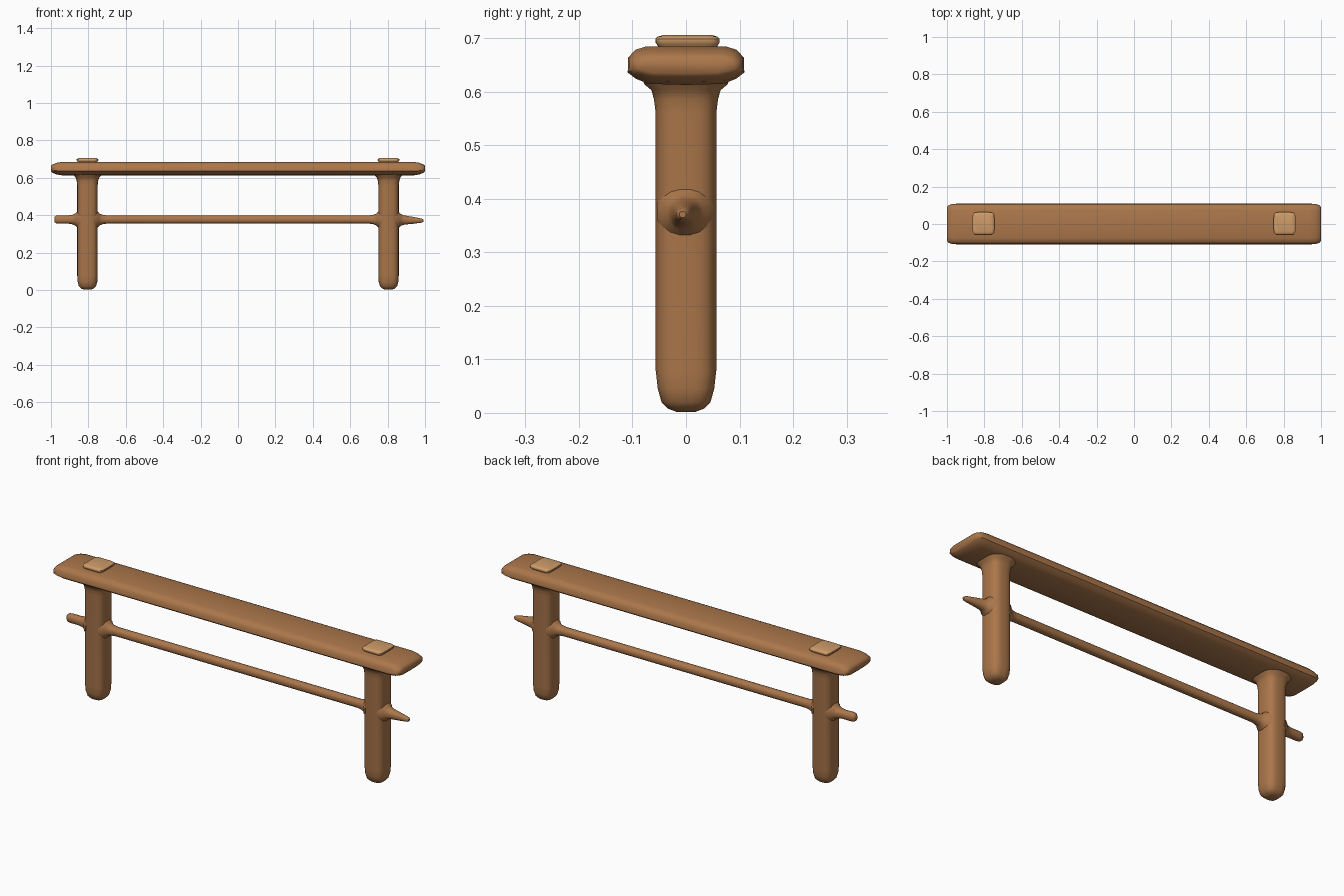
import bpy, bmesh
from math import cos, sin, tau, radians, copysign
from mathutils import Vector

if "Cube" in bpy.data.objects:
    bpy.data.objects.remove(bpy.data.objects["Cube"], do_unlink=True)


def material(name, colour):
    mat = bpy.data.materials.new(name)
    mat.use_nodes = True
    mat.diffuse_color = (*colour, 1)
    mat.node_tree.nodes["Principled BSDF"].inputs["Base Color"].default_value = (*colour, 1)
    return mat


wood = material("brown wood", (0.41, 0.185, 0.07))
pale_wood = material("pale wood", (0.62, 0.33, 0.14))


def rounded_section(power, count=24):
    """Unit outline between a circle (power 2) and a square."""
    angles = [tau * (i + 0.5) / count for i in range(count)]
    soft = lambda v: copysign(abs(v) ** (2 / power), v)
    return [(soft(cos(a)), soft(sin(a))) for a in angles]


def loft(name, axis, rings, section, mat, angle=50):
    """Skin rings of (centre, half width, half height) along x or z."""
    bm = bmesh.new()
    loops = []
    for centre, w, h in rings:
        offset = (lambda u, v: (0, u * w, v * h)) if axis == "x" else (lambda u, v: (u * w, v * h, 0))
        loops.append([bm.verts.new(Vector(centre) + Vector(offset(u, v))) for u, v in section])
    for a, b in zip(loops, loops[1:]):
        for i in range(len(a)):
            j = (i + 1) % len(a)
            bm.faces.new((a[i], a[j], b[j], b[i]))
    bm.faces.new(loops[0][::-1])
    bm.faces.new(loops[-1])
    bmesh.ops.recalc_face_normals(bm, faces=bm.faces)
    mesh = bpy.data.meshes.new(name)
    bm.to_mesh(mesh)
    bm.free()
    obj = bpy.data.objects.new(name, mesh)
    bpy.context.collection.objects.link(obj)
    mesh.materials.append(mat)
    bpy.ops.object.select_all(action="DESELECT")
    obj.select_set(True)
    bpy.context.view_layer.objects.active = obj
    bpy.ops.object.shade_smooth_by_angle(angle=radians(angle))
    return obj


# Seat plank: chamfered section, narrowing at both ends
half = [(0.0, 1), (0.68, 1), (0.87, 0.82), (0.99, 0.42), (1, -0.36), (0.86, -0.68), (0.64, -0.95), (0, -1)]
plank = half + [(-u, v) for u, v in half[-2:0:-1]]
ends = [(1, 0.09, 0.014), (0.992, 0.101, 0.022), (0.97, 0.107, 0.031), (0.94, 0.109, 0.036)]
rings = [((-x, 0, 0.649), w, h) for x, w, h in ends]
rings += [((x, 0, 0.649), w, h) for x, w, h in ends[::-1]]
loft("seat", "x", rings, plank, wood)

# Legs: rounded feet, flared where they meet the seat
leg_x = 0.805
leg_rings = [(0.002, 0.018, 0.018), (0.008, 0.034, 0.034), (0.02, 0.046, 0.046), (0.045, 0.053, 0.053),
             (0.08, 0.055, 0.057), (0.56, 0.055, 0.057), (0.585, 0.058, 0.06),
             (0.603, 0.064, 0.065), (0.614, 0.076, 0.078), (0.63, 0.085, 0.085)]
for side, x in (("left", leg_x), ("right", -leg_x)):
    loft(side + "_leg", "z", [((x, 0, z), w, h) for z, w, h in leg_rings], rounded_section(3), wood)

# Tenon caps on top of the seat
cap_rings = [(0.68, 0.05, 0.053), (0.688, 0.054, 0.057), (0.692, 0.058, 0.06),
             (0.699, 0.058, 0.06), (0.703, 0.053, 0.056), (0.706, 0.044, 0.046)]
for side, x in (("left", leg_x), ("right", -leg_x)):
    loft(side + "_tenon_cap", "z", [((x, 0.003, z), w, h) for z, w, h in cap_rings],
         rounded_section(7, 32), pale_wood)

# Stretcher bar with fillets running into each leg
bar = 0.022
fillet = [(0.035, 0.054), (0.055, 0.043), (0.064, 0.033), (0.08, 0.026), (0.105, bar)]
bar_z = 0.377
inner = [(leg_x - d, r) for d, r in fillet]
rings = [((-x, 0, bar_z), r, r) for x, r in inner] + [((x, 0, bar_z), r, r) for x, r in inner[::-1]]
loft("stretcher", "x", rings, rounded_section(2.3, 16), wood)

# Stretcher ends: a blunt stub on one side, a tapered one on the other
blunt = [(0.15, 0.021, 0.023), (0.168, 0.018, 0.021), (0.176, 0.01, 0.014)]
taper = [(0.13, 0.018, 0.019), (0.16, 0.015, 0.014), (0.178, 0.012, 0.011), (0.186, 0.006, 0.006)]
for name, sign, tip, drift in (("right_stub", -1, blunt, 0), ("left_stub", 1, taper, -0.006)):
    stub = [(d, r, r) for d, r in fillet] + tip
    rings = [((sign * (leg_x + d), drift * d / 0.18, bar_z + drift * d / 0.18), w, h) for d, w, h in stub]
    loft(name, "x", rings, rounded_section(2.3, 16), wood)
